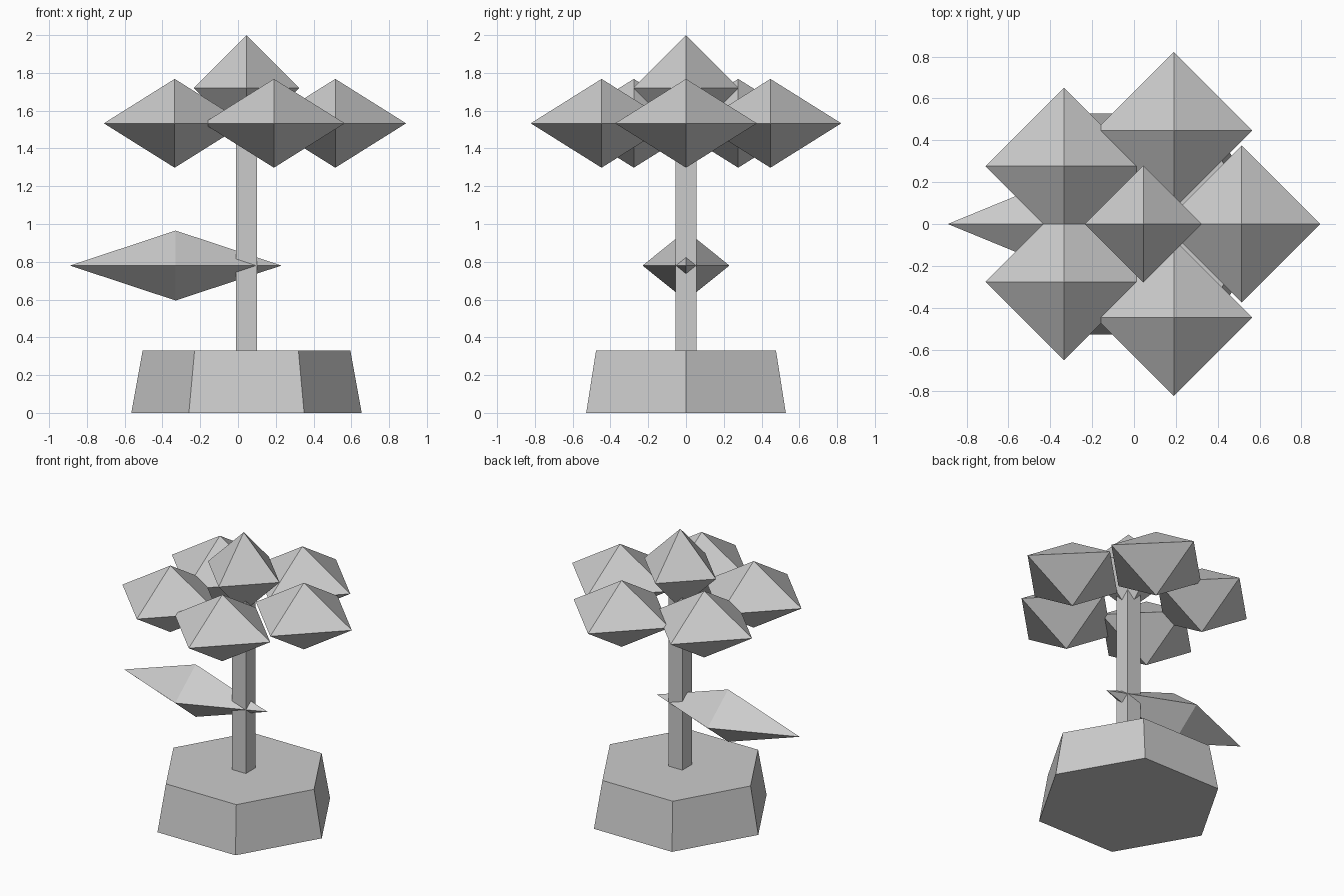
import bpy
from math import cos, sin, tau

cube = bpy.data.objects.get("Cube")
if cube:
    bpy.data.objects.remove(cube, do_unlink=True)

AXIS_X = 0.045  # the stem, pot and flower share this axis

grey = bpy.data.materials.new("plain grey")
grey.use_nodes = True
colour = (0.6, 0.6, 0.6, 1)
grey.diffuse_color = colour
grey.node_tree.nodes["Principled BSDF"].inputs["Base Color"].default_value = colour


def add_part(name, verts, faces, location):
    mesh = bpy.data.meshes.new(name)
    mesh.from_pydata(verts, [], faces)
    mesh.materials.append(grey)
    part = bpy.data.objects.new(name, mesh)
    part.location = location
    bpy.context.collection.objects.link(part)
    return part


def ring(sides, radius, z, turn=0.0):
    return [(radius * cos(tau * (i + turn) / sides),
             radius * sin(tau * (i + turn) / sides), z) for i in range(sides)]


def add_prism(name, sides, bottom_radius, top_radius, height, location, turn=0.0):
    verts = ring(sides, bottom_radius, 0, turn) + ring(sides, top_radius, height, turn)
    faces = [(i, (i + 1) % sides, (i + 1) % sides + sides, i + sides) for i in range(sides)]
    faces += [tuple(reversed(range(sides))), tuple(range(sides, 2 * sides))]
    return add_part(name, verts, faces, location)


def add_octahedron(name, size, location):
    verts = ring(4, 1, 0) + [(0, 0, 1), (0, 0, -1)]
    verts = [tuple(a * s for a, s in zip(v, size)) for v in verts]
    faces = [(i, (i + 1) % 4, 4) for i in range(4)]
    faces += [((i + 1) % 4, i, 5) for i in range(4)]
    return add_part(name, verts, faces, location)


# Tapered six-sided pot and square stem
add_prism("pot", 6, 0.61, 0.55, 0.33, (AXIS_X, 0, 0))
add_prism("stem", 4, 0.078, 0.078, 1.3, (AXIS_X, 0, 0.3), turn=0.5)

# Long pointed leaf that passes through the stem
add_octahedron("leaf", (0.56, 0.23, 0.185), (-0.33, 0, 0.78))

# Flower: a centre bud and a circle of five petals
add_octahedron("bud", (0.28, 0.28, 0.28), (AXIS_X, 0, 1.72))
for i, (x, y, z) in enumerate(ring(5, 0.47, 1.533)):
    add_octahedron(f"petal_{i + 1}", (0.375, 0.375, 0.235), (AXIS_X + x, y, z))
